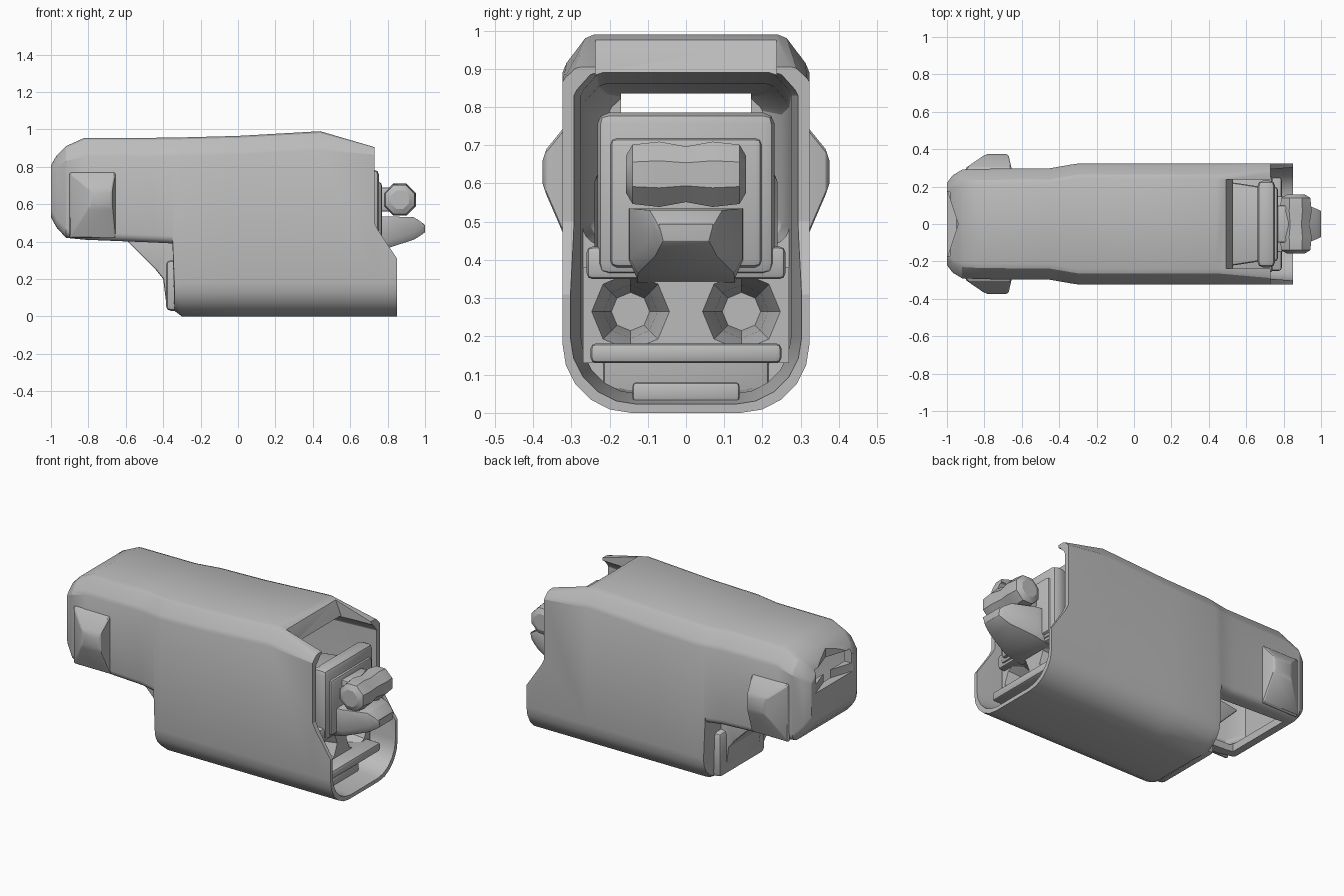
import bpy, bmesh, math
from mathutils import Vector

old = bpy.data.objects.get("Cube")
if old:
    bpy.data.objects.remove(old, do_unlink=True)

GREY = (0.5, 0.5, 0.5, 1)
grey = bpy.data.materials.new("plain grey")
grey.use_nodes = True
grey.diffuse_color = GREY
grey.node_tree.nodes["Principled BSDF"].inputs["Base Color"].default_value = GREY


def finish(name, bm):
    bmesh.ops.recalc_face_normals(bm, faces=bm.faces)
    mesh = bpy.data.meshes.new(name)
    bm.to_mesh(mesh)
    bm.free()
    mesh.materials.append(grey)
    obj = bpy.data.objects.new(name, mesh)
    bpy.context.collection.objects.link(obj)
    return obj


def loft(name, rings):
    """Closed solid through a list of point rings of equal length."""
    bm = bmesh.new()
    rows = [[bm.verts.new(p) for p in ring] for ring in rings]
    n = len(rows[0])
    for a, b in zip(rows, rows[1:]):
        for i in range(n):
            j = (i + 1) % n
            bm.faces.new((a[i], a[j], b[j], b[i]))
    bm.faces.new(rows[0])
    bm.faces.new(rows[-1])
    return finish(name, bm)


def section(x, w, zb, zt, rb, cy, cz):
    """Cross-section with rounded bottom corners and chamfered top corners."""
    half = []
    for i in range(6):
        a = math.pi / 2 * i / 5
        half.append((w - rb + rb * math.sin(a), zb + rb - rb * math.cos(a)))
    half += [(w, zt - cz), (w - cy * 0.15, zt - cz * 0.75),
             (w - cy * 0.85, zt - cz * 0.1), (w - cy * 1.2, zt)]
    return [(x, y, z) for y, z in half] + [(x, -y, z) for y, z in reversed(half)]


def prism(name, profile, half_width):
    """Side profile in x and z, extruded across the body."""
    return loft(name, [[(x, y, z) for x, z in profile] for y in (-half_width, half_width)])


def box(name, x, y, z):
    return loft(name, [[(px, y[0], z[0]), (px, y[1], z[0]), (px, y[1], z[1]), (px, y[0], z[1])]
                       for px in x])


def bake(obj):
    graph = bpy.context.evaluated_depsgraph_get()
    mesh = bpy.data.meshes.new_from_object(obj.evaluated_get(graph))
    obj.modifiers.clear()
    obj.data = mesh


def cut(obj, cutter):
    mod = obj.modifiers.new("cut", "BOOLEAN")
    mod.operation, mod.solver, mod.object = "DIFFERENCE", "EXACT", cutter
    bake(obj)
    bpy.data.objects.remove(cutter, do_unlink=True)


def soften(obj, width, segments=2):
    mod = obj.modifiers.new("soft edges", "BEVEL")
    mod.width, mod.segments, mod.limit_method = width, segments, "ANGLE"
    mod.angle_limit = math.radians(35)
    bake(obj)
    return obj


# Outer shell: raised rear housing stepping down into the deep sleeve
shell = loft("outer_shell", [
    section(-1.0, 0.22, 0.53, 0.81, 0.05, 0.05, 0.04),
    section(-0.97, 0.26, 0.475, 0.86, 0.05, 0.06, 0.06),
    section(-0.92, 0.29, 0.42, 0.91, 0.05, 0.07, 0.08),
    section(-0.82, 0.295, 0.41, 0.955, 0.04, 0.07, 0.1),
    section(-0.45, 0.298, 0.395, 0.955, 0.04, 0.07, 0.1),
    section(-0.35, 0.315, 0.39, 0.956, 0.04, 0.07, 0.1),
    section(-0.34, 0.317, 0.03, 0.956, 0.14, 0.07, 0.1),
    section(-0.3, 0.323, 0.0, 0.957, 0.18, 0.07, 0.1),
    section(0.0, 0.323, 0.0, 0.965, 0.18, 0.07, 0.1),
    section(0.44, 0.323, 0.0, 0.99, 0.18, 0.07, 0.1),
    section(0.73, 0.323, 0.0, 0.905, 0.18, 0.04, 0.04),
    section(0.9, 0.323, 0.0, 0.86, 0.18, 0.04, 0.04)])

# Hollow interior, open at the mouth
cut(shell, loft("cavity", [
    section(-0.95, 0.2, 0.5, 0.83, 0.05, 0.04, 0.04),
    section(-0.85, 0.25, 0.45, 0.84, 0.05, 0.05, 0.06),
    section(-0.325, 0.27, 0.44, 0.86, 0.05, 0.05, 0.06),
    section(-0.315, 0.27, 0.06, 0.86, 0.12, 0.05, 0.06),
    section(0.5, 0.275, 0.05, 0.89, 0.15, 0.05, 0.06),
    section(0.95, 0.31, 0.015, 0.89, 0.18, 0.05, 0.06)]))

# Mouth outline, hood opening, rear slot and underside opening
cut(shell, prism("mouth_cutter", [(0.73, 1.2), (0.73, 0.5), (0.75, 0.46), (0.85, 0.31),
                                  (0.85, -0.1), (1.2, -0.1), (1.2, 1.2)], 0.6))
cut(shell, prism("hood_cutter", [(0.48, 1.1), (0.49, 0.98), (0.53, 0.89), (0.53, 0.7),
                                 (1.1, 0.7), (1.1, 1.1)], 0.237))
cut(shell, box("rear_slot_cutter", (-1.1, -0.88), (-0.17, 0.17), (0.75, 0.835)))
cut(shell, loft("rear_notch_cutter", [[(-1.1, -0.35, z), (-0.9995, -0.18, z), (-0.94, 0, z),
                                       (-0.9995, 0.18, z), (-1.1, 0.35, z)] for z in (0.7, 1.1)]))
cut(shell, box("underside_cutter", (-0.87, -0.42), (-0.21, 0.21), (0.3, 0.6)))

# Side bosses: one blunt pyramid on each flank of the rear housing
for side, name in ((1, "left_boss"), (-1, "right_boss")):
    rings = []
    for y, x0, x1, z0, z1 in ((0.28, -0.9, -0.655, 0.42, 0.77), (0.3, -0.9, -0.655, 0.42, 0.77),
                              (0.365, -0.805, -0.67, 0.57, 0.69), (0.375, -0.78, -0.68, 0.6, 0.66)):
        rings.append([(x0, side * y, z0), (x1, side * y, z0), (x1, side * y, z1), (x0, side * y, z1)])
    soften(loft(name, rings), 0.006, 1)

# Rear cap and sloping web closing the step under the housing
soften(box("rear_cap", (-0.385, -0.3), (-0.22, 0.22), (0.03, 0.3)), 0.025)
soften(prism("rear_web", [(-0.6, 0.41), (-0.34, 0.45), (-0.34, 0.08), (-0.385, 0.08),
                          (-0.4, 0.2), (-0.44, 0.25)], 0.16), 0.01)

# Plates standing in the mouth
soften(box("mount_plate", (0.66, 0.755), (-0.232, 0.232), (0.36, 0.785)), 0.03)
soften(box("face_plate", (0.7, 0.77), (-0.2, 0.2), (0.38, 0.72)), 0.02)
soften(loft("backing_block", [
    [(x, -w, 0.36), (x, w, 0.36), (x, w, z), (x, -w, z)]
    for x, w, z in ((0.3, 0.24, 0.62), (0.54, 0.22, 0.66), (0.67, 0.2, 0.72))]), 0.015)
soften(box("cross_arm", (0.5, 0.74), (-0.26, 0.26), (0.35, 0.435)), 0.015)

# Waisted cross knob
knob = []
for y, r in ((-0.157, 0.05), (-0.14, 0.08), (-0.07, 0.088), (0, 0.075),
             (0.07, 0.088), (0.14, 0.08), (0.157, 0.05)):
    knob.append([(0.865 + r * 1.05 * math.cos(math.radians(a)), y,
                  0.624 + r * 1.05 * math.sin(math.radians(a))) for a in [22.5 + 45 * i for i in range(8)]])
loft("cross_knob", knob)
soften(box("knob_stem", (0.74, 0.84), (-0.1, 0.1), (0.56, 0.69)), 0.015)

# Tapered tongue below the knob
soften(loft("tongue", [
    [(x, -w * 0.85, z0), (x, w * 0.85, z0), (x, w, z0 + 0.04), (x, w, z1), (x, -w, z1), (x, -w, z0 + 0.04)]
    for x, w, z0, z1 in ((0.68, 0.15, 0.34, 0.535), (0.8, 0.148, 0.365, 0.535),
                         (0.94, 0.095, 0.41, 0.53), (0.98, 0.08, 0.435, 0.505),
                         (1.0, 0.07, 0.45, 0.485))]), 0.008)

# Lower block with two faceted cups
cups = box("cup_block", (0.4, 0.7), (-0.27, 0.27), (0.13, 0.38))
for side in (1, -1):
    cut(cups, loft("cup_cutter", [
        [(x, side * 0.145 + r * math.cos(math.tau * i / 8), 0.265 + r * math.sin(math.tau * i / 8))
         for i in range(8)] for x, r in ((0.45, 0.05), (0.6, 0.07), (0.72, 0.108))]))
soften(box("shelf_bar", (0.6, 0.79), (-0.25, 0.25), (0.13, 0.182)), 0.015)
soften(box("floor_pad", (0.1, 0.72), (-0.14, 0.14), (0.03, 0.08)), 0.01)

# Soft shading with crisp edges
bpy.ops.object.select_all(action="DESELECT")
for obj in bpy.context.collection.objects:
    if obj.type == "MESH":
        obj.select_set(True)
        bpy.context.view_layer.objects.active = obj
bpy.ops.object.shade_smooth_by_angle(angle=math.radians(25))
